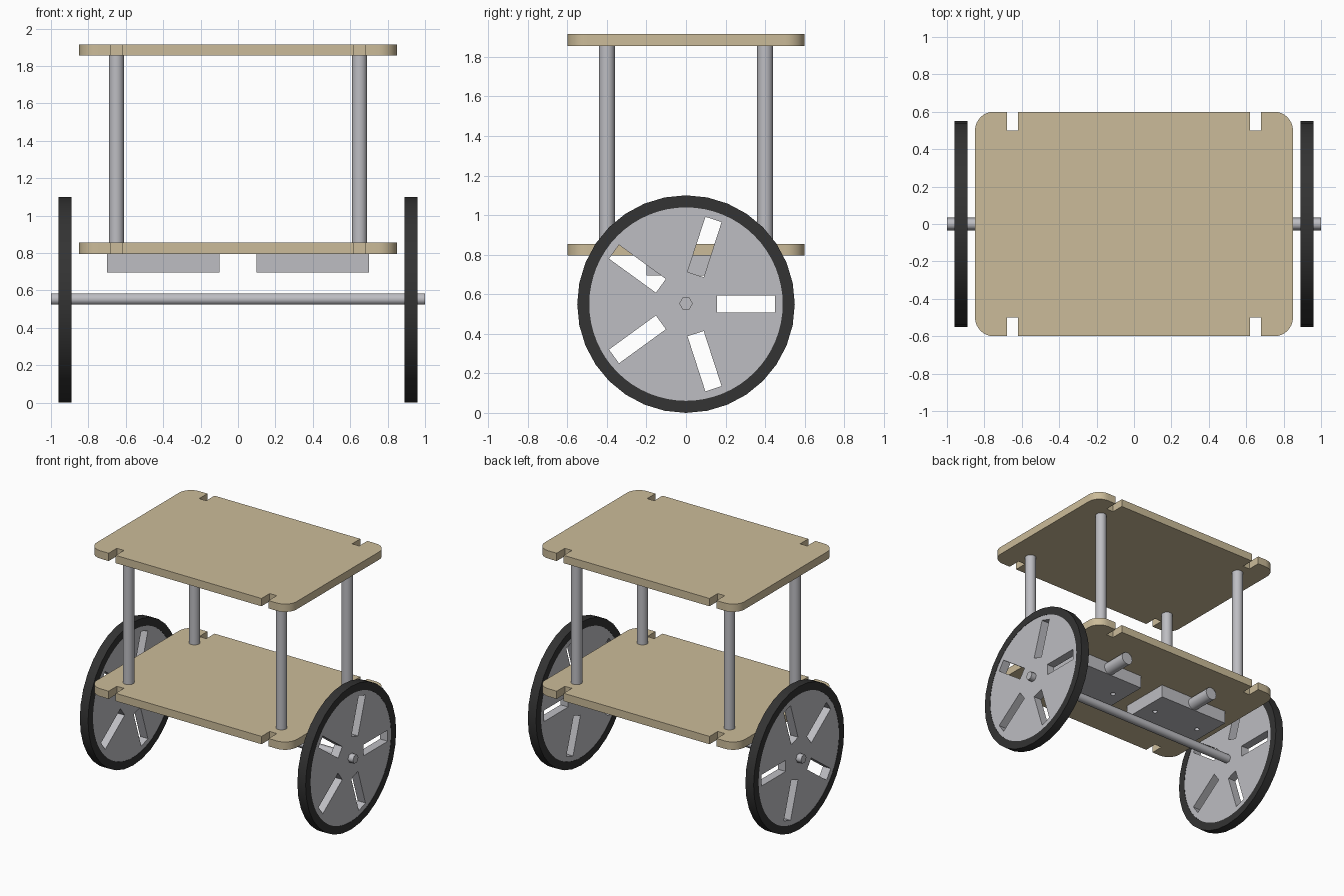
import bpy, bmesh
from math import sin, cos, pi, radians
from mathutils import Matrix, Vector

if "Cube" in bpy.data.objects:
    bpy.data.objects.remove(bpy.data.objects["Cube"])


def material(name, rgb):
    m = bpy.data.materials.new(name)
    m.diffuse_color = (*rgb, 1)
    m.use_nodes = True
    m.node_tree.nodes["Principled BSDF"].inputs["Base Color"].default_value = m.diffuse_color
    return m


WOOD = material("wood", (0.60, 0.50, 0.32))
METAL = material("metal", (0.51, 0.51, 0.54))
RUBBER = material("rubber", (0.033, 0.033, 0.033))

# Axis frames: the extrusion runs along the named axis
ALONG_Z = Matrix.Identity(3)
ALONG_X = Matrix(((0, 0, 1), (1, 0, 0), (0, 1, 0)))
ALONG_Y = Matrix(((0, 1, 0), (0, 0, 1), (1, 0, 0)))


def circle(r, n, cx=0, cy=0):
    return [(cx + r * cos(2 * pi * i / n), cy + r * sin(2 * pi * i / n)) for i in range(n)]


def rect(x0, x1, y0, y1):
    return [(x0, y0), (x1, y0), (x1, y1), (x0, y1)]


def slab(name, loops, depth, centre, mat, frame=ALONG_Z, smooth=True):
    """Extrude an outline (first loop) with holes (other loops) into a mesh."""
    cu = bpy.data.curves.new(name, 'CURVE')
    cu.dimensions = '2D'
    cu.fill_mode = 'BOTH'
    cu.extrude = depth / 2
    for loop in loops:
        sp = cu.splines.new('POLY')
        sp.points.add(len(loop) - 1)
        for p, (x, y) in zip(sp.points, loop):
            p.co = (x, y, 0, 1)
        sp.use_cyclic_u = True
    ob = bpy.data.objects.new(name, cu)
    bpy.context.collection.objects.link(ob)
    bpy.ops.object.select_all(action='DESELECT')
    ob.select_set(True)
    bpy.context.view_layer.objects.active = ob
    bpy.ops.object.convert(target='MESH')
    ob = bpy.context.view_layer.objects.active
    ob.name = name
    bm = bmesh.new()
    bm.from_mesh(ob.data)
    bmesh.ops.remove_doubles(bm, verts=bm.verts, dist=1e-5)
    bmesh.ops.transform(bm, matrix=Matrix.Translation(Vector(centre)) @ frame.to_4x4(), verts=bm.verts)
    bmesh.ops.recalc_face_normals(bm, faces=bm.faces)
    bm.to_mesh(ob.data)
    bm.free()
    ob.data.materials.clear()
    ob.data.materials.append(mat)
    if smooth:
        bpy.ops.object.shade_smooth_by_angle(angle=radians(30))
    return ob


# Shelf outline: one quarter (rounded corner and notch), mirrored four ways
quarter = [(0.75 + 0.1 * cos(a), 0.5 + 0.1 * sin(a)) for a in (pi / 2 * i / 8 for i in range(9))]
quarter += [(0.68, 0.6), (0.68, 0.5), (0.62, 0.5), (0.62, 0.6)]
shelf = quarter + [(-x, y) for x, y in reversed(quarter)]
shelf += [(-x, -y) for x, y in shelf]
slab("lower_shelf", [shelf], 0.06, (0, 0, 0.825), WOOD)
slab("upper_shelf", [shelf], 0.06, (0, 0, 1.885), WOOD)

# Posts between the shelves
for sx in (-1, 1):
    for sy in (-1, 1):
        slab("post", [circle(0.04, 32)], 1.0, (sx * 0.65, sy * 0.4, 1.355), METAL)

# Hexagonal axle
AXLE_Z = 0.55
slab("axle", [circle(0.034, 6)], 2.0, (0, 0, AXLE_Z + 0.003), METAL, ALONG_X, smooth=False)

# Five radial slots in each wheel disc
slots = []
for k in range(5):
    c, s = cos(2 * pi * k / 5), sin(2 * pi * k / 5)
    slots.append([(x * c - y * s, x * s + y * c) for x, y in rect(0.157, 0.45, -0.043, 0.043)])

for side, sx in (("left", -1), ("right", 1)):
    # Wheel: slotted disc and tyre
    hub = (sx * 0.925, 0, AXLE_Z)
    slab(side + "_wheel_disc", [circle(0.49, 64)] + slots, 0.066, hub, METAL, ALONG_X)
    slab(side + "_tyre", [circle(0.55, 32), circle(0.489, 64)], 0.07, hub, RUBBER, ALONG_X)
    # Motor housing under the lower shelf, with two screw holes, and its shaft
    holes = [circle(0.018, 16, dx, 0) for dx in (-0.2, 0.2)]
    slab(side + "_motor_housing", [rect(-0.3, 0.3, -0.2, 0.2)] + holes, 0.1,
         (sx * 0.4, 0, 0.745), METAL)
    slab(side + "_motor_shaft", [circle(0.048, 32)], 0.2, (sx * 0.4, 0.3, 0.745), METAL, ALONG_Y)
